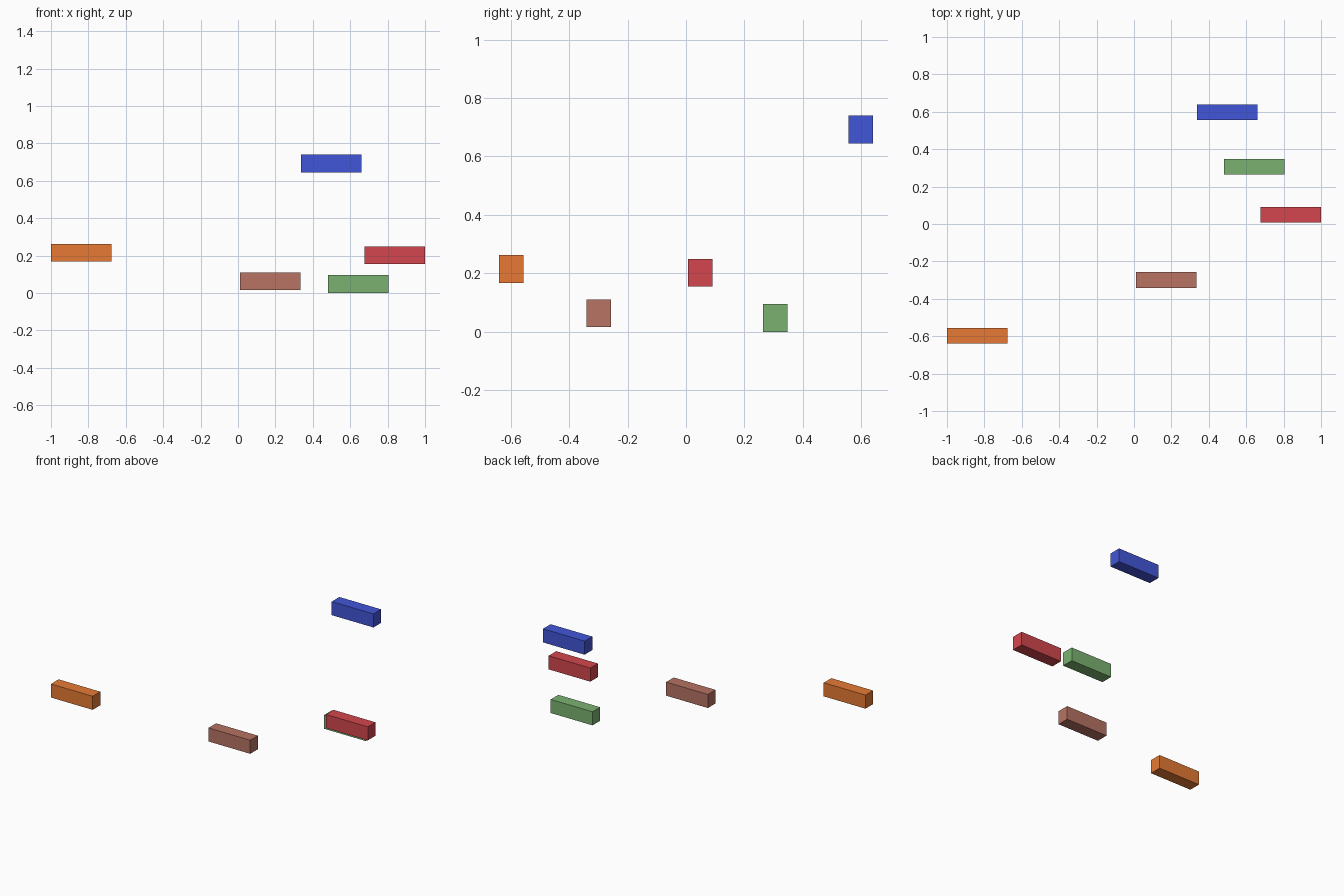
import bpy
import bmesh
from mathutils import Matrix, Vector

if "Cube" in bpy.data.objects:
    bpy.data.objects.remove(bpy.data.objects["Cube"])

SIZE = Vector((0.323, 0.084, 0.095))  # every bar shares one size


def linear(c):
    c /= 255
    return c / 12.92 if c <= 0.04045 else ((c + 0.055) / 1.055) ** 2.4


def material(name, rgb):
    mat = bpy.data.materials.new(name)
    mat.diffuse_color = (*[linear(c) for c in rgb], 1.0)
    mat.use_nodes = True
    mat.node_tree.nodes["Principled BSDF"].inputs["Base Color"].default_value = mat.diffuse_color
    return mat


def bar(name, center, mat):
    bm = bmesh.new()
    bmesh.ops.create_cube(bm, size=1.0, matrix=Matrix.Diagonal((*SIZE, 1.0)))
    mesh = bpy.data.meshes.new(name)
    bm.to_mesh(mesh)
    bm.free()
    mesh.materials.append(mat)
    obj = bpy.data.objects.new(name, mesh)
    obj.location = center
    bpy.context.collection.objects.link(obj)


# floating bars: colour name, sRGB colour, centre
BARS = [
    ("orange", (230, 122, 52), (-0.8385, -0.598, 0.215)),
    ("brown", (183, 115, 99), (0.172, -0.299, 0.0635)),
    ("red", (211, 70, 77), (0.8385, 0.049, 0.2025)),
    ("green", (123, 178, 112), (0.642, 0.306, 0.0475)),
    ("blue", (66, 86, 216), (0.498, 0.598, 0.692)),
]
for colour, rgb, center in BARS:
    bar(colour + "_bar", center, material(colour, rgb))
